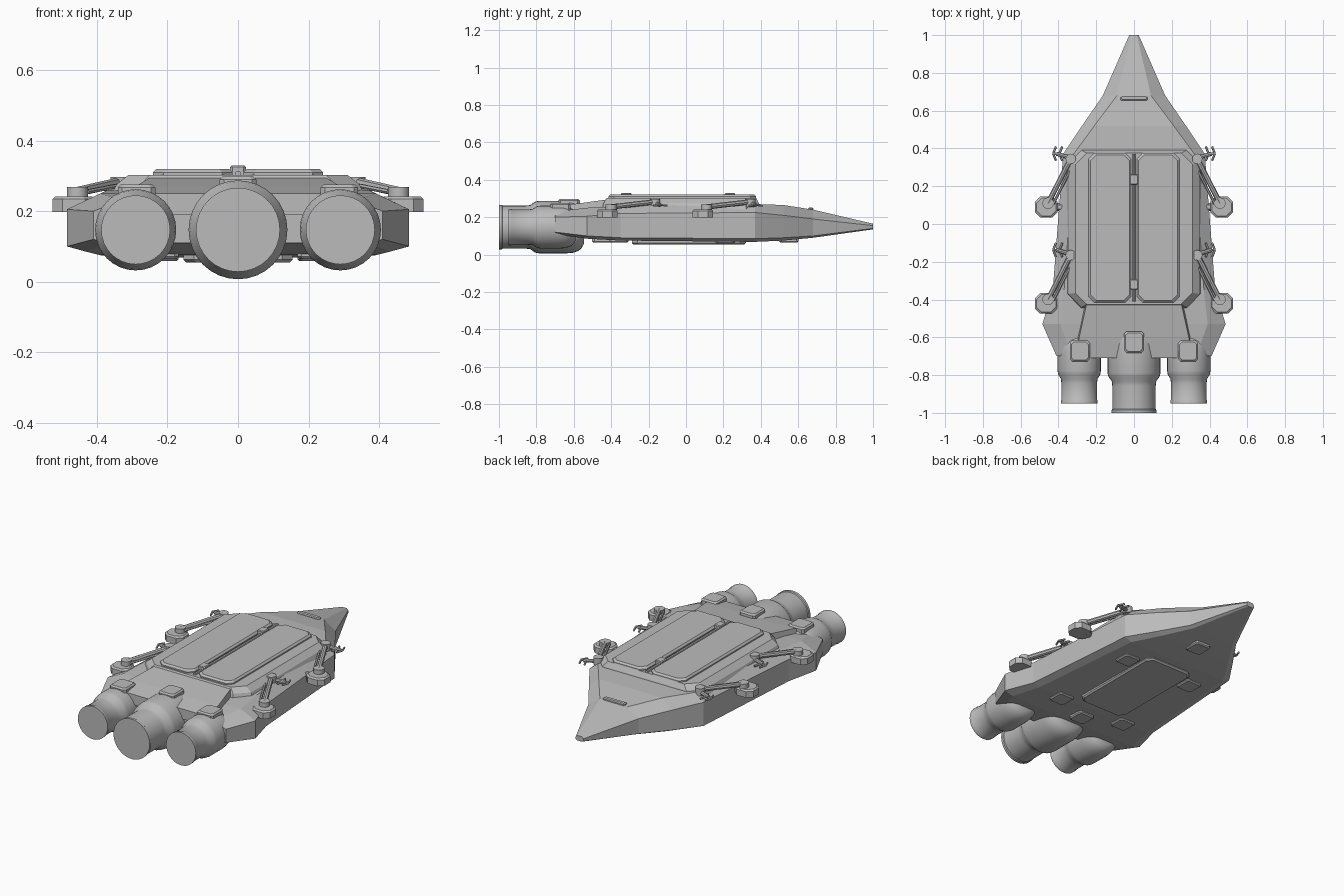
import bpy, bmesh, math
from mathutils import Vector

if "Cube" in bpy.data.objects:
    bpy.data.objects.remove(bpy.data.objects["Cube"])

grey = bpy.data.materials.new("hull grey")
grey.use_nodes = True
grey.diffuse_color = (0.5, 0.5, 0.5, 1)
grey.node_tree.nodes["Principled BSDF"].inputs["Base Color"].default_value = (0.5, 0.5, 0.5, 1)


def finish(name, bm, smooth=False):
    bmesh.ops.recalc_face_normals(bm, faces=bm.faces)
    mesh = bpy.data.meshes.new(name)
    bm.to_mesh(mesh)
    bm.free()
    mesh.materials.append(grey)
    ob = bpy.data.objects.new(name, mesh)
    bpy.context.collection.objects.link(ob)
    if smooth:
        bpy.ops.object.select_all(action='DESELECT')
        ob.select_set(True)
        bpy.context.view_layer.objects.active = ob
        bpy.ops.object.shade_smooth_by_angle(angle=math.radians(35))
    return ob


def loft(name, rings, smooth=False):
    """Skin a list of equal-length closed rings and cap both ends."""
    bm = bmesh.new()
    loops = [[bm.verts.new(p) for p in ring] for ring in rings]
    n = len(loops[0])
    for a, b in zip(loops, loops[1:]):
        for i in range(n):
            j = (i + 1) % n
            bm.faces.new((a[i], a[j], b[j], b[i]))
    bm.faces.new(loops[0])
    bm.faces.new(loops[-1])
    return finish(name, bm, smooth)


def cut_rect(x, y, hx, hy, cut, z):
    """Rectangle ring with cut corners."""
    half = [(hx, hy - cut), (hx - cut, hy)]
    pts = half + [(-a, b) for a, b in reversed(half)]
    pts += [(-a, -b) for a, b in pts]
    return [(x + a, y + b, z) for a, b in pts]


def plate(name, x, y, hx, hy, z0, z1, cut=0.02, edge=0.008):
    """Cut-corner slab with a bevelled upper (or lower) rim."""
    zm = z1 - math.copysign(min(edge, abs(z1 - z0) * 0.6), z1 - z0)
    return loft(name, [cut_rect(x, y, hx, hy, cut, z0), cut_rect(x, y, hx, hy, cut, zm),
                       cut_rect(x, y, hx - edge, hy - edge, cut, z1)])


def rod(name, a, b, r, sides=8):
    a, b = Vector(a), Vector(b)
    rot = (b - a).to_track_quat('Z', 'Y')
    ring = [rot @ Vector((r * math.cos(t), r * math.sin(t), 0))
            for t in (2 * math.pi * i / sides for i in range(sides))]
    return loft(name, [[a + p for p in ring], [b + p for p in ring]], sides > 6)


# Hull: y, bottom width and z, side width, side z range, top width and z
stations = [
    (-0.70, 0.37, 0.11, 0.41, 0.12, 0.20, 0.33, 0.23),
    (-0.53, 0.43, 0.085, 0.485, 0.10, 0.205, 0.39, 0.25),
    (-0.35, 0.39, 0.075, 0.43, 0.09, 0.22, 0.37, 0.26),
    (0.37, 0.33, 0.068, 0.375, 0.085, 0.225, 0.32, 0.27),
    (0.52, 0.24, 0.075, 0.275, 0.09, 0.21, 0.21, 0.265),
    (0.68, 0.14, 0.09, 0.165, 0.10, 0.19, 0.09, 0.24),
    (1.00, 0.015, 0.135, 0.025, 0.14, 0.155, 0.015, 0.165),
]
rings = []
for y, wb, zb, w, zl, zu, wt, zt in stations:
    side = [(wb, zb), (w, zl), (w, zu), (wt, zt)]
    rings.append([(x, y, z) for x, z in side] + [(-x, y, z) for x, z in reversed(side)])
loft("hull", rings)

# Rear deck sloping down between the engines
loft("rear_deck", [[(-w, y, 0.19), (w, y, 0.19), (w - 0.02, y, z), (0.02 - w, y, z)]
                   for y, w, z in ((-0.71, 0.32, 0.25), (-0.60, 0.31, 0.27), (-0.42, 0.27, 0.295))])

# Cargo bay with two doors, a central spine and hinges
loft("cargo_bay", [cut_rect(0, -0.025, 0.36, 0.425, 0.08, 0.24),
                   cut_rect(0, -0.025, 0.345, 0.415, 0.07, 0.275),
                   cut_rect(0, -0.025, 0.31, 0.40, 0.06, 0.303)])
for s in (-1, 1):
    plate("bay_door", s * 0.128, -0.02, 0.113, 0.395, 0.295, 0.32, 0.03, 0.01)
rod("bay_spine", (0, -0.41, 0.305), (0, 0.37, 0.305), 0.009)
for y in (-0.32, 0.235):
    plate("door_hinge", 0, y, 0.022, 0.028, 0.30, 0.329, 0.006, 0.004)

# Nose vent
plate("nose_vent", 0, 0.667, 0.072, 0.014, 0.225, 0.252, 0.006, 0.005)

# Engines, turned about the y axis from a radius profile
def engine(name, x, z, front, back, r):
    neck = back + (front - back) * 0.40
    profile = [(front, 0.62), (front - 0.012, 0.80), (front - 0.03, 0.91), (front - 0.06, 0.98),
               (front - 0.09, 1), (neck + 0.03, 1), (neck + 0.01, 0.97), (neck - 0.015, 0.84),
               (neck - 0.04, 0.82), (back + 0.02, 0.82), (back + 0.015, 0.85), (back, 0.85)]
    n = 32
    loft(name, [[(x + r * k * math.cos(2 * math.pi * i / n), y,
                  z + r * k * math.sin(2 * math.pi * i / n)) for i in range(n)]
                for y, k in profile], True)


engine("main_engine", 0, 0.147, -0.545, -1.0, 0.14)
plate("engine_cover", 0, -0.625, 0.052, 0.057, 0.25, 0.298, 0.012)
for s in (-1, 1):
    engine("side_engine", s * 0.29, 0.147, -0.59, -0.95, 0.115)
    plate("engine_cover", s * 0.287, -0.672, 0.053, 0.055, 0.22, 0.275, 0.012)

# Folded manipulator arms on side pods
for s in (-1, 1):
    for dy in (0, -0.51):
        def at(x, y, z):
            return (s * x, y + dy, z)
        plate("arm_pod", s * 0.465, 0.09 + dy, 0.06, 0.055, 0.198, 0.242, 0.028)
        rod("pod_bracket", at(0.35, 0.09, 0.215), at(0.45, 0.09, 0.215), 0.02, 6)
        rod("shoulder_joint", at(0.455, 0.11, 0.235), at(0.455, 0.11, 0.268), 0.03, 16)
        rod("upper_arm", at(0.455, 0.11, 0.255), at(0.335, 0.345, 0.282), 0.014)
        rod("arm_strut", at(0.428, 0.105, 0.255), at(0.325, 0.31, 0.275), 0.007, 6)
        rod("elbow_joint", at(0.335, 0.345, 0.255), at(0.335, 0.345, 0.297), 0.027, 16)
        rod("wrist", at(0.335, 0.35, 0.272), at(0.41, 0.372, 0.265), 0.011)
        for x in (0.395, 0.428):
            knuckle = at(x, 0.372, 0.265)
            for y in (0.335, 0.41):
                rod("claw_finger", knuckle, at(x - 0.015, y, 0.262), 0.006, 6)
        rod("claw_bar", at(0.39, 0.372, 0.265), at(0.428, 0.372, 0.265), 0.006, 6)

# Belly hatch and pads
plate("belly_hatch", 0, 0.015, 0.155, 0.305, 0.09, 0.055, 0.03, 0.008)
for x, y, z in ((0.22, 0.21, 0.058), (-0.22, 0.21, 0.058), (0.22, -0.36, 0.065),
                (-0.22, -0.36, 0.065), (0, -0.45, 0.064), (0, 0.55, 0.065)):
    plate("belly_pad", x, y, 0.052, 0.052, 0.10, z, 0.012, 0.006)
